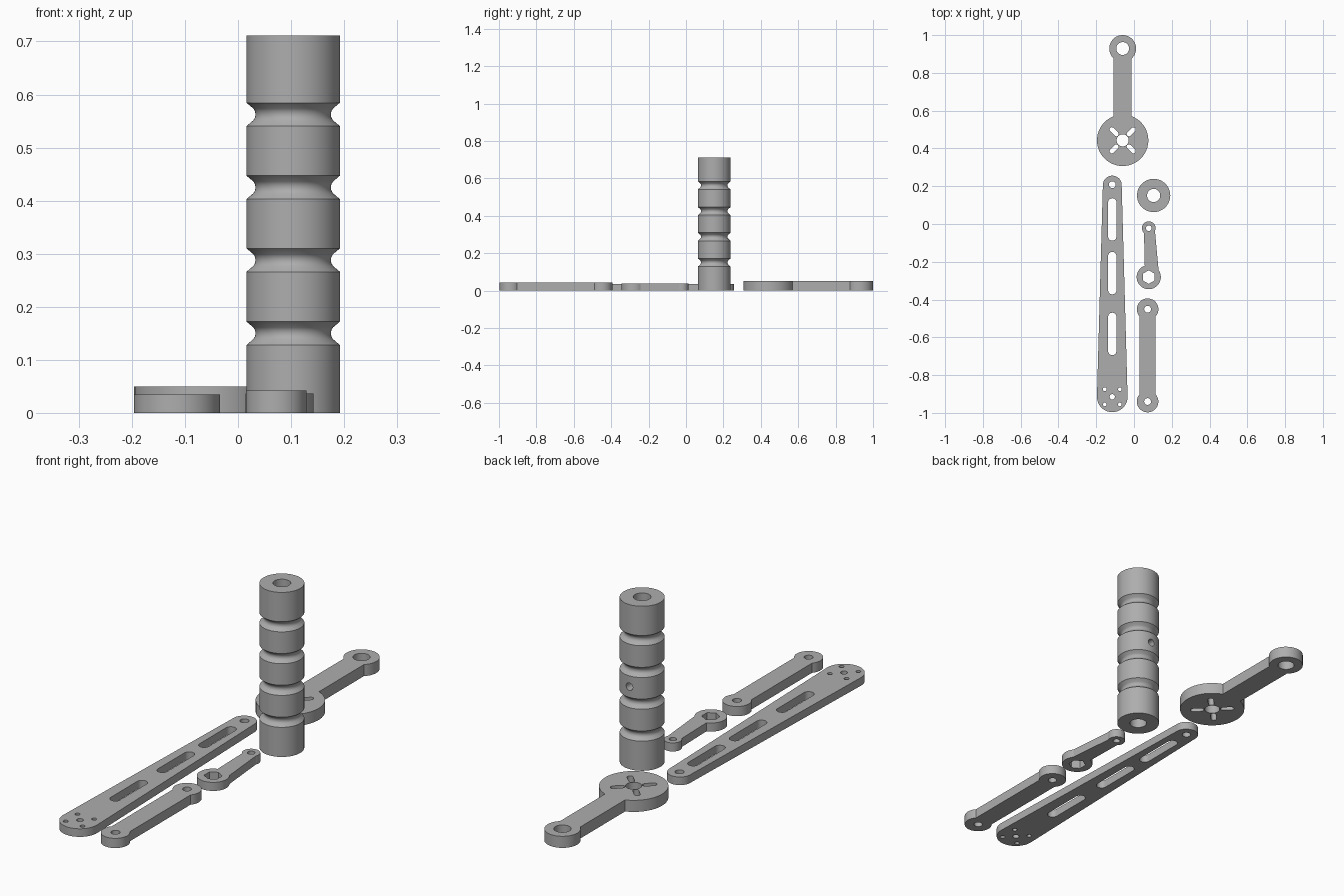
import bpy, bmesh, math

if "Cube" in bpy.data.objects:
    bpy.data.objects.remove(bpy.data.objects["Cube"])

grey = bpy.data.materials.new("plain grey")
grey.diffuse_color = (0.42, 0.42, 0.42, 1)
grey.use_nodes = True
grey.node_tree.nodes["Principled BSDF"].inputs["Base Color"].default_value = grey.diffuse_color


def finish(name, bm):
    bmesh.ops.recalc_face_normals(bm, faces=bm.faces[:])
    me = bpy.data.meshes.new(name)
    bm.to_mesh(me)
    bm.free()
    ob = bpy.data.objects.new(name, me)
    bpy.context.collection.objects.link(ob)
    me.materials.append(grey)
    return ob


def smooth(ob):
    bpy.ops.object.select_all(action='DESELECT')
    ob.select_set(True)
    bpy.context.view_layer.objects.active = ob
    bpy.ops.object.shade_smooth_by_angle(angle=math.radians(25))


def arc(x, y, r, a0, a1, n=32):
    return [(x + r * math.cos(a0 + (a1 - a0) * i / n),
             y + r * math.sin(a0 + (a1 - a0) * i / n)) for i in range(n + 1)]


def circle(x, y, r, n=32, turn=0):
    return arc(x, y, r, turn, turn + 2 * math.pi, n)[:-1]


def slot(x, y, length, r, angle):
    """Round-ended slot along the given angle; length is overall."""
    d = length / 2 - r
    dx, dy = d * math.cos(angle), d * math.sin(angle)
    h = math.pi / 2
    return (arc(x + dx, y + dy, r, angle - h, angle + h, 12)
            + arc(x - dx, y - dy, r, angle + h, angle + 3 * h, 12))


def lever(x, y_top, r_top, y_bot, r_bot, top_w, bot_w):
    """Two round ends joined by a bar; widths are (left, right) from the axis."""
    tl, tr = (math.acos(w / r_top) for w in top_w)
    bl, br = (math.acos(w / r_bot) for w in bot_w)
    return (arc(x, y_top, r_top, -tr, math.pi + tl, 48)
            + arc(x, y_bot, r_bot, math.pi - bl, 2 * math.pi + br, 48))


def plate(name, height, outline, holes):
    """Flat plate with through holes."""
    bm = bmesh.new()
    edges = []
    for loop in [outline] + holes:
        vs = [bm.verts.new((px, py, 0)) for px, py in loop]
        edges += [bm.edges.new((vs[i - 1], vs[i])) for i in range(len(vs))]
    bmesh.ops.triangle_fill(bm, use_beauty=True, edges=edges, normal=(0, 0, 1))
    top = bmesh.ops.extrude_face_region(bm, geom=bm.faces[:], use_keep_orig=True)
    bmesh.ops.translate(bm, vec=(0, 0, height),
                        verts=[g for g in top["geom"] if isinstance(g, bmesh.types.BMVert)])
    smooth(finish(name, bm))


# Disc lever with cross slots
dx, dy = -0.06, 0.443
plate("disc_lever", 0.05,
      lever(dx, 0.929, 0.071, dy, 0.136, (0.048, 0.048), (0.048, 0.048)),
      [circle(dx, 0.929, 0.034), circle(dx, dy, 0.032)]
      + [slot(dx + 0.064 * math.cos(a), dy + 0.064 * math.sin(a), 0.058, 0.012, a)
         for a in (math.pi / 4 + k * math.pi / 2 for k in range(4))])

# Long tapered arm
ax, ay = -0.115, -0.915
plate("long_arm", 0.035,
      lever(ax, 0.206, 0.05, ay, 0.081, (0.0499, 0.0499), (0.0809, 0.0809)),
      [circle(ax, 0.208, 0.018), circle(ax, ay, 0.014)]
      + [slot(ax, y, 0.225, 0.022, math.pi / 2) for y in (0.024, -0.26, -0.582)]
      + [circle(ax + sx * 0.04, ay + sy * 0.04, 0.01, 16) for sx in (-1, 1) for sy in (-1, 1)])

# Short lever with hexagonal hole
plate("hex_lever", 0.037,
      lever(0.078, -0.022, 0.036, -0.281, 0.064, (0.025, 0.033), (0.021, 0.052)),
      [circle(0.078, -0.022, 0.015), circle(0.078, -0.281, 0.036, 6, math.pi / 2)])

# Connecting link
plate("connecting_link", 0.042,
      lever(0.072, -0.451, 0.057, -0.94, 0.057, (0.043, 0.043), (0.043, 0.043)),
      [circle(0.072, -0.451, 0.018), circle(0.072, -0.94, 0.018)])

# Grooved roller: lathed profile with central bore
cx, cy, R, bore, H = 0.104, 0.151, 0.088, 0.035, 0.711
profile = [(bore, 0), (R, 0)]
for z in (0.15, 0.288, 0.425, 0.5625):
    profile += [(R, z - 0.022), (0.075, z - 0.011), (0.072, z - 0.006), (0.071, z),
                (0.072, z + 0.006), (0.075, z + 0.011), (R, z + 0.022)]
profile += [(R, H), (bore, H)]
N = 64
bm = bmesh.new()
rings = [[bm.verts.new((cx + r * math.cos(2 * math.pi * i / N),
                        cy + r * math.sin(2 * math.pi * i / N), z)) for i in range(N)]
         for r, z in profile]
for k, ring in enumerate(rings):
    prev = rings[k - 1]
    for i in range(N):
        bm.faces.new((prev[i - 1], prev[i], ring[i], ring[i - 1]))
roller = finish("grooved_roller", bm)

# Screw hole through the back wall of the roller
bpy.ops.mesh.primitive_cylinder_add(vertices=24, radius=0.016, depth=0.12,
                                    location=(cx, cy + 0.06, 0.356),
                                    rotation=(math.pi / 2, 0, 0))
cutter = bpy.context.object
cutter.name = "screw_hole_cutter"
cutter.hide_render = True
cut = roller.modifiers.new("screw hole", 'BOOLEAN')
cut.operation, cut.solver, cut.object = 'DIFFERENCE', 'EXACT', cutter
bpy.context.view_layer.objects.active = roller
bpy.ops.object.modifier_apply(modifier=cut.name)
bpy.data.objects.remove(cutter)
smooth(roller)
